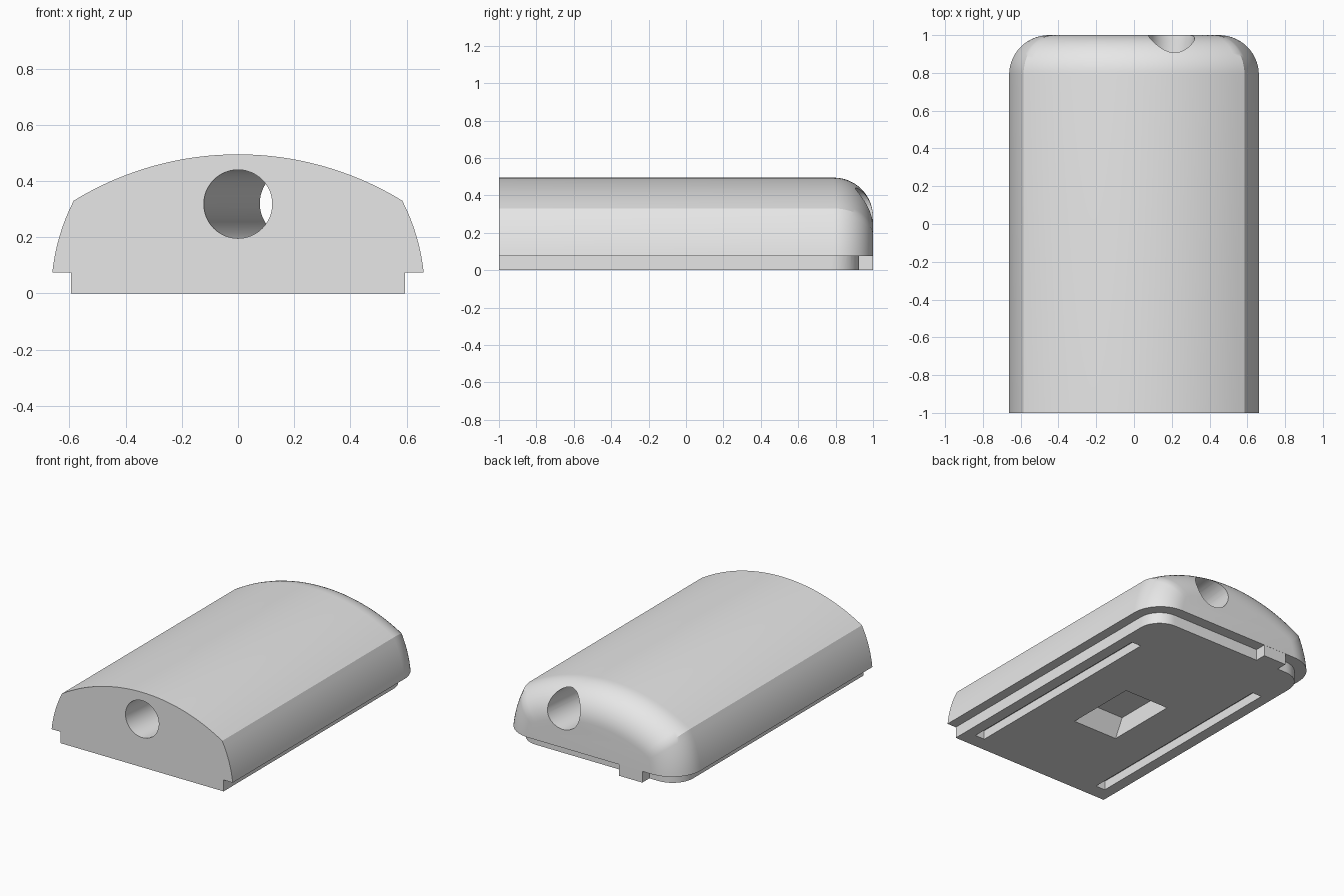
import bpy, bmesh
from math import sin, cos, pi, sqrt

cube = bpy.data.objects.get("Cube")
if cube:
    bpy.data.objects.remove(cube, do_unlink=True)

grey = bpy.data.materials.new("plain_grey")
grey.use_nodes = True
grey.diffuse_color = (0.8, 0.8, 0.8, 1)
grey.node_tree.nodes["Principled BSDF"].inputs["Base Color"].default_value = (0.8, 0.8, 0.8, 1)

RIM = 0.075          # underside of the overhanging shell
FILLET = 0.21        # rounding of the back end


def loft(name, rings):
    """Skin a list of closed rings and cap both ends."""
    bm = bmesh.new()
    loops = [[bm.verts.new(p) for p in ring] for ring in rings]
    n = len(loops[0])
    for a, b in zip(loops, loops[1:]):
        for i in range(n):
            j = (i + 1) % n
            bm.faces.new((a[i], a[j], b[j], b[i]))
    bm.faces.new(loops[0])
    bm.faces.new(loops[-1])
    bmesh.ops.recalc_face_normals(bm, faces=bm.faces)
    mesh = bpy.data.meshes.new(name)
    bm.to_mesh(mesh)
    bm.free()
    mesh.materials.append(grey)
    obj = bpy.data.objects.new(name, mesh)
    bpy.context.collection.objects.link(obj)
    return obj


def box(name, x0, x1, y0, y1, z0, z1, slope=0):
    """Box whose front wall may lean back toward the top."""
    return loft(name, [[(x0, y0 + s, z), (x1, y0 + s, z), (x1, y1, z), (x0, y1, z)]
                       for z, s in ((z0, 0), (z1, slope))])


def combine(target, tool, operation):
    mod = target.modifiers.new(operation, 'BOOLEAN')
    mod.operation = operation
    mod.solver = 'EXACT'
    mod.object = tool
    bpy.context.view_layer.objects.active = target
    bpy.ops.object.modifier_apply(modifier=mod.name)
    bpy.data.objects.remove(tool, do_unlink=True)


def section(y, d):
    """Domed cross-section shrunk inward by d: two side arcs and a crown arc."""
    side_r, crown_r = 0.72 - d, 1.12 - d

    def side_x(z):
        return sqrt(side_r ** 2 - z ** 2) - 0.055

    def crown_z(x):
        return sqrt(crown_r ** 2 - x ** 2) - 0.625

    lo, hi = RIM, 0.495 - d
    for _ in range(40):              # find the crease where the arcs meet
        mid = (lo + hi) / 2
        if mid < crown_z(side_x(mid)):
            lo = mid
        else:
            hi = mid
    right = [(side_x(z), z) for z in (RIM + (lo - RIM) * i / 8 for i in range(8))]
    xc = side_x(lo)
    crown = [(x, crown_z(x)) for x in (xc * (1 - i / 16) for i in range(33))]
    left = [(-x, z) for x, z in reversed(right)]
    return [(x, y, z) for x, z in right + crown + left]


# Domed shell with a rolled back end
angles = [pi / 2 * i / 14 for i in range(15)]
rings = [section(-1, 0)]
rings += [section(1 - FILLET + FILLET * sin(a), FILLET * (1 - cos(a))) for a in angles]
shell = loft("domed_shell", rings)

# Stepped base with rounded back corners
W, BACK, R = 0.595, 0.925, 0.15
corner = [(W - R + R * cos(a), BACK - R + R * sin(a)) for a in (pi / 2 * i / 10 for i in range(11))]
outline = [(W, -1)] + corner + [(-x, y) for x, y in reversed(corner)] + [(-W, -1)]
base = loft("base", [[(x, y, z) for x, y in outline] for z in (0, 0.1)])
combine(shell, base, 'UNION')

# Locating tab at the back
combine(shell, box("tab", -0.38, -0.21, 0.85, 0.999, 0, 0.1), 'UNION')

# Slanting tunnel from front to back
tunnel = loft("tunnel", [[(0.1 * (y + 1) + 0.122 * cos(t), y, 0.318 + 0.122 * sin(t))
                          for t in (2 * pi * i / 48 for i in range(48))]
                         for y in (-1.1, 1.1)])
combine(shell, tunnel, 'DIFFERENCE')

# Long underside slots and the central pocket
for s in (-1, 1):
    x0, x1 = sorted((s * 0.45, s * 0.52))
    combine(shell, box("slot", x0, x1, -0.9, 0.6, -0.05, 0.06), 'DIFFERENCE')
combine(shell, box("pocket", -0.165, 0.165, -0.4, 0.12, -0.05, 0.12, 0.09), 'DIFFERENCE')

# Smooth curves, sharp edges
bpy.ops.object.select_all(action='DESELECT')
shell.select_set(True)
bpy.context.view_layer.objects.active = shell
bpy.ops.object.shade_smooth_by_angle(angle=pi / 6)
